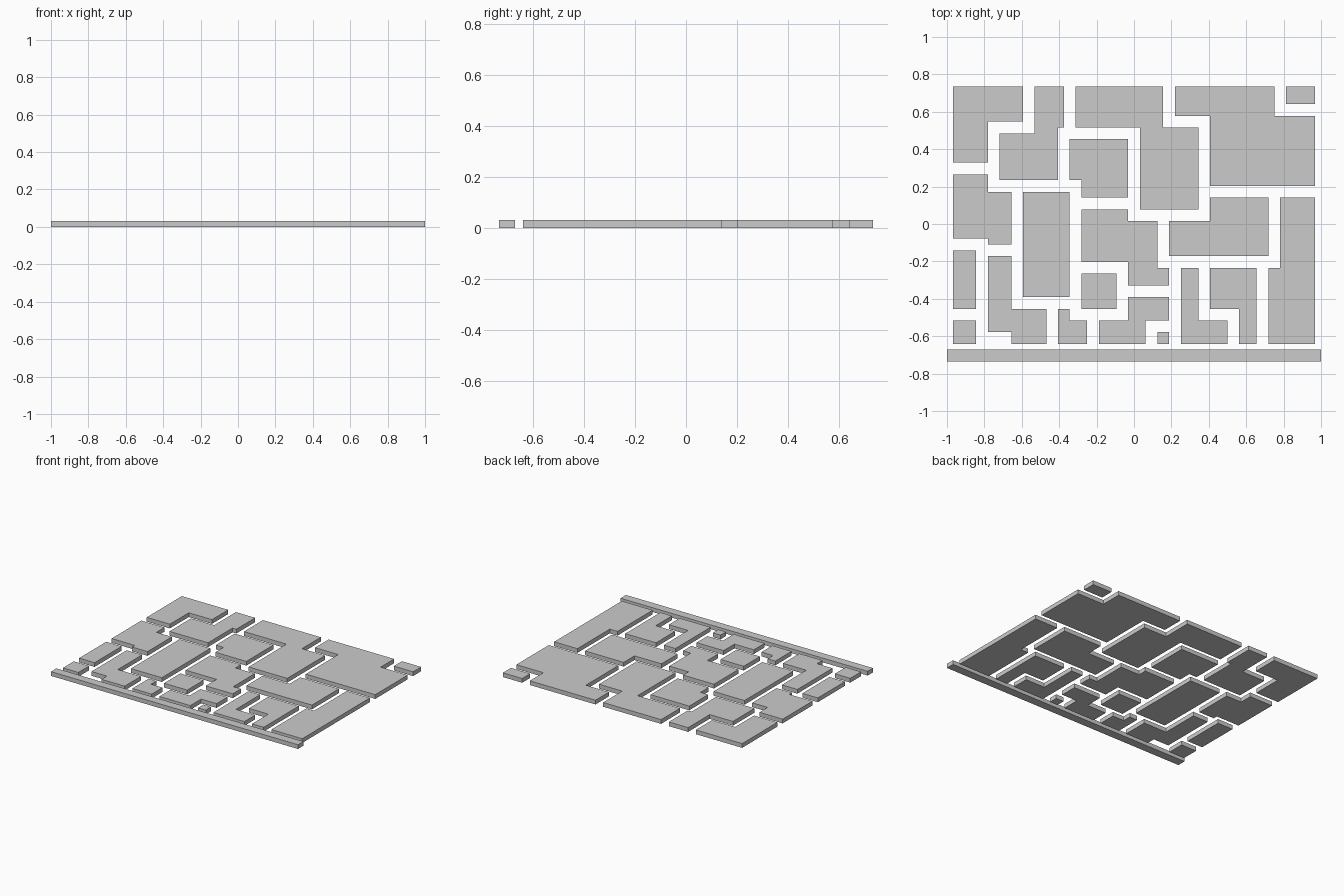
import bpy, bmesh

if "Cube" in bpy.data.objects:
    bpy.data.objects.remove(bpy.data.objects["Cube"])

U = 1 / 32          # module: the whole plan sits on a 64 x 47 grid
W, D = 64, 47


def slab(name, *c):
    """Flat right-angled slab; c alternates x, y as the outline turns corners."""
    n = len(c)
    pts = []
    for k in range(0, n, 2):
        pts.append((c[k], c[k - 1] if k else c[-1]))
        pts.append((c[k], c[k + 1]))
    bm = bmesh.new()
    verts = [bm.verts.new(((x - W / 2) * U, (y - D / 2) * U, 0)) for x, y in pts]
    base = bm.faces.new(verts)
    ext = bmesh.ops.extrude_face_region(bm, geom=[base], use_keep_orig=True)
    top = [v for v in ext["geom"] if isinstance(v, bmesh.types.BMVert)]
    bmesh.ops.translate(bm, verts=top, vec=(0, 0, U))
    bmesh.ops.recalc_face_normals(bm, faces=bm.faces)
    mesh = bpy.data.meshes.new(name)
    bm.to_mesh(mesh)
    bm.free()
    obj = bpy.data.objects.new(name, mesh)
    bpy.context.collection.objects.link(obj)


# front edging strip
slab("edging_strip", 0, 0, 64, 2)

# back row of paving stones
slab("stone_back_left", 1, 47, 1, 34, 7, 41, 13, 47)
slab("stone_back_step", 9, 31, 19, 40, 20, 47, 15, 39)
slab("stone_back_middle", 33, 26, 43, 40, 37, 47, 22, 40)
slab("stone_back_right", 45, 30, 63, 42, 56, 47, 39, 42)
slab("stone_back_corner", 58, 44, 63, 47)

# middle row
slab("stone_left", 1, 21, 7, 20, 11, 29, 7, 32)
slab("stone_notched", 21, 31, 23, 28, 31, 38)
slab("stone_tall", 13, 11, 21, 29)
slab("stone_centre", 23, 17, 31, 13, 38, 16, 36, 24, 31, 26)
slab("stone_wide", 38, 18, 55, 28, 45, 24)
slab("stone_right", 55, 3, 63, 28, 57, 16)

# front row
slab("stone_front_upright", 1, 9, 5, 19)
slab("stone_front_corner", 1, 3, 5, 7)
slab("stone_front_hook", 7, 5, 11, 3, 17, 9, 11, 18)
slab("stone_front_small_l", 19, 3, 24, 7, 21, 9)
slab("stone_front_square", 23, 9, 29, 15)
slab("stone_front_zigzag", 26, 3, 34, 7, 38, 11, 31, 7)
slab("stone_front_chip", 36, 3, 38, 5)
slab("stone_front_l", 40, 3, 48, 7, 43, 16)
slab("stone_front_turned_l", 50, 3, 53, 16, 45, 9)
